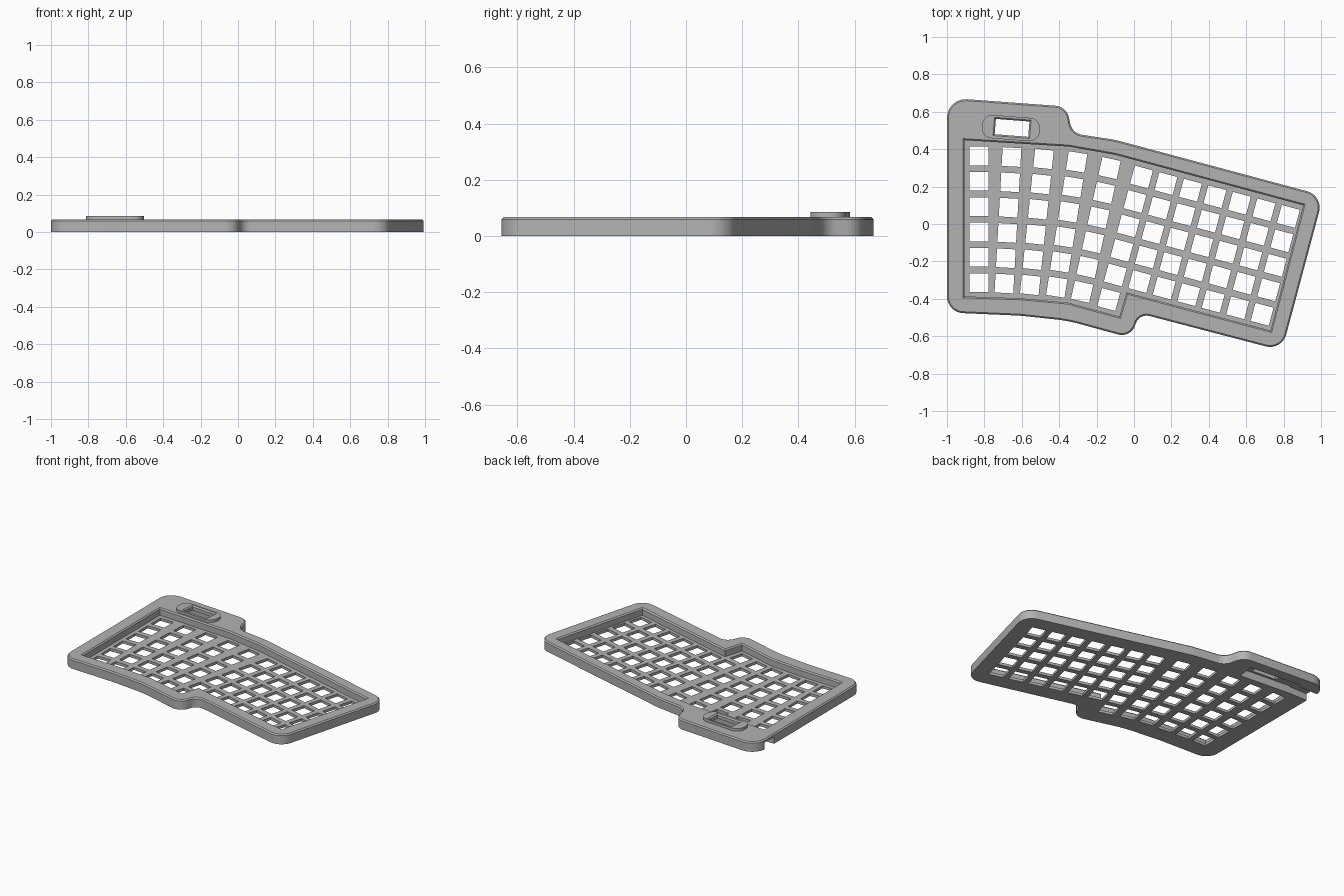
import bpy, bmesh
from math import sin, cos, tan, pi, radians
from mathutils import Vector, Matrix

cube = bpy.data.objects.get("Cube")
if cube:
    bpy.data.objects.remove(cube, do_unlink=True)

TOP, FLOOR, CHAMFER = 0.067, 0.018, 0.008
PITCH, HOLE = 0.1355, 0.1
SCREEN_TILT = 4.5

grey = bpy.data.materials.new("case_grey")
grey.use_nodes = True
grey.diffuse_color = (0.45, 0.45, 0.45, 1)
grey.node_tree.nodes["Principled BSDF"].inputs["Base Color"].default_value = grey.diffuse_color


def fillet(corners, steps=8):
    """Round each (x, y, radius) corner of a clockwise outline."""
    pts = []
    n = len(corners)
    for i, (x, y, r) in enumerate(corners):
        p = Vector((x, y))
        if r == 0:
            pts.append(p)
            continue
        u = (Vector(corners[i - 1][:2]) - p).normalized()
        v = (Vector(corners[(i + 1) % n][:2]) - p).normalized()
        half = u.angle(v) / 2
        centre = p + (u + v).normalized() * (r / sin(half))
        start = p + u * (r / tan(half)) - centre
        sweep = pi - 2 * half
        if u.x * v.y - u.y * v.x < 0:
            sweep = -sweep
        # the arc turns opposite to the u-to-v rotation
        for k in range(steps + 1):
            pts.append(centre + Matrix.Rotation(-sweep * k / steps, 2) @ start)
    return pts


def offset(pts, d):
    """Grow a clockwise outline by d."""
    out = []
    for i, p in enumerate(pts):
        a = (p - pts[i - 1]).normalized()
        b = (pts[(i + 1) % len(pts)] - p).normalized()
        na, nb = Vector((-a.y, a.x)), Vector((-b.y, b.x))
        out.append(p + (na + nb) * (d / (1 + na.dot(nb))))
    return out


def rect(cx, cy, w, h, tilt=0, r=0):
    """Clockwise rectangle turned clockwise by tilt degrees."""
    turn = Matrix.Rotation(-radians(tilt), 2)
    corners = []
    for sx, sy in ((-1, 1), (1, 1), (1, -1), (-1, -1)):
        q = turn @ Vector((sx * w / 2, sy * h / 2))
        corners.append((cx + q.x, cy + q.y, r))
    return fillet(corners)


def loft(bm, rings):
    """Closed solid through matching (outline, height) rings."""
    loops = [[bm.verts.new((p.x, p.y, z)) for p in pts] for pts, z in rings]
    n = len(loops[0])
    for lo, hi in zip(loops, loops[1:]):
        for i in range(n):
            j = (i + 1) % n
            bm.faces.new((lo[i], lo[j], hi[j], hi[i]))
    bm.faces.new(loops[0])
    bm.faces.new(loops[-1])


def solid(name, *ring_sets):
    bm = bmesh.new()
    for rings in ring_sets:
        loft(bm, rings)
    bmesh.ops.recalc_face_normals(bm, faces=bm.faces)
    mesh = bpy.data.meshes.new(name)
    bm.to_mesh(mesh)
    bm.free()
    mesh.materials.append(grey)
    ob = bpy.data.objects.new(name, mesh)
    bpy.context.collection.objects.link(ob)
    return ob


def combine(target, tool, operation="DIFFERENCE"):
    mod = target.modifiers.new(tool.name, "BOOLEAN")
    mod.operation, mod.solver, mod.object = operation, "EXACT", tool
    bpy.ops.object.select_all(action="DESELECT")
    bpy.context.view_layer.objects.active = target
    target.select_set(True)
    bpy.ops.object.modifier_apply(modifier=mod.name)
    bpy.data.objects.remove(tool, do_unlink=True)


# Case body with a chamfered top edge
outline = fillet([
    (-1, 0.675, 0.1), (-0.36, 0.628, 0.08), (-0.33, 0.485, 0.075), (-0.1, 0.45, 0.5),
    (1.013, 0.152, 0.09), (0.791, -0.677, 0.09), (0.026, -0.477, 0.06), (-0.014, -0.61, 0.075),
    (-0.355, -0.517, 0.8), (-0.61, -0.49, 0.8), (-1, -0.473, 0.09)])
case = solid("keyboard_case", [(outline, 0), (outline, TOP - CHAMFER),
                               (offset(outline, -CHAMFER), TOP)])

# Key well, flared at its rim
well = fillet([
    (-0.905, 0.448, 0), (-0.35, 0.414, 0), (-0.1, 0.37, 0), (0.905, 0.1, 0), (0.73, -0.57, 0),
    (-0.04, -0.366, 0), (-0.078, -0.495, 0), (-0.355, -0.42, 0), (-0.61, -0.397, 0),
    (-0.905, -0.387, 0)])
combine(case, solid("well_cutter", [(well, FLOOR), (well, TOP - CHAMFER),
                                    (offset(well, 2 * CHAMFER), TOP + CHAMFER)]))

# Switch holes: six fanned columns, then six parallel shorter ones
columns = [(-0.829, 0.364, 0, 6), (-0.655, 0.358, 3.2, 6), (-0.484, 0.348, 6, 6),
           (-0.307, 0.332, 9, 6), (-0.131, 0.299, 12.5, 6), (0.04, 0.251, 15, 6)]
x0, y0, lean, _ = columns[-1]
for k in range(1, 7):
    columns.append((x0 + k * PITCH * cos(radians(lean)),
                    y0 - k * PITCH * sin(radians(lean)), lean, 5))
holes = []
for x, y, tilt, rows in columns:
    for row in range(rows):
        sq = rect(x - row * PITCH * sin(radians(tilt)),
                  y - row * PITCH * cos(radians(tilt)), HOLE, HOLE, tilt)
        holes.append([(sq, -0.05), (sq, 0.05)])
combine(case, solid("switch_cutter", *holes))

# Raised screen bezel
bezel = rect(-0.658, 0.513, 0.31, 0.125, SCREEN_TILT, 0.055)
combine(case, solid("screen_bezel", [(bezel, 0.06), (bezel, 0.085)]), "UNION")

# Controller pocket under the screen, and its cable port in the side wall
pocket = rect(-0.67, 0.52, 0.38, 0.12, SCREEN_TILT)
combine(case, solid("pocket_cutter", [(pocket, -0.05), (pocket, 0.053)]))
port = rect(-0.95, 0.525, 0.3, 0.1)
combine(case, solid("port_cutter", [(port, -0.06), (port, 0.047)]))

# Screen window with a bevelled rim
window = rect(-0.652, 0.514, 0.18, 0.082, SCREEN_TILT)
combine(case, solid("window_cutter", [(window, 0.03), (window, 0.077),
                                      (offset(window, 0.016), 0.093)]))

bpy.ops.object.select_all(action="DESELECT")
case.select_set(True)
bpy.context.view_layer.objects.active = case
bpy.ops.object.shade_smooth_by_angle(angle=radians(30))
